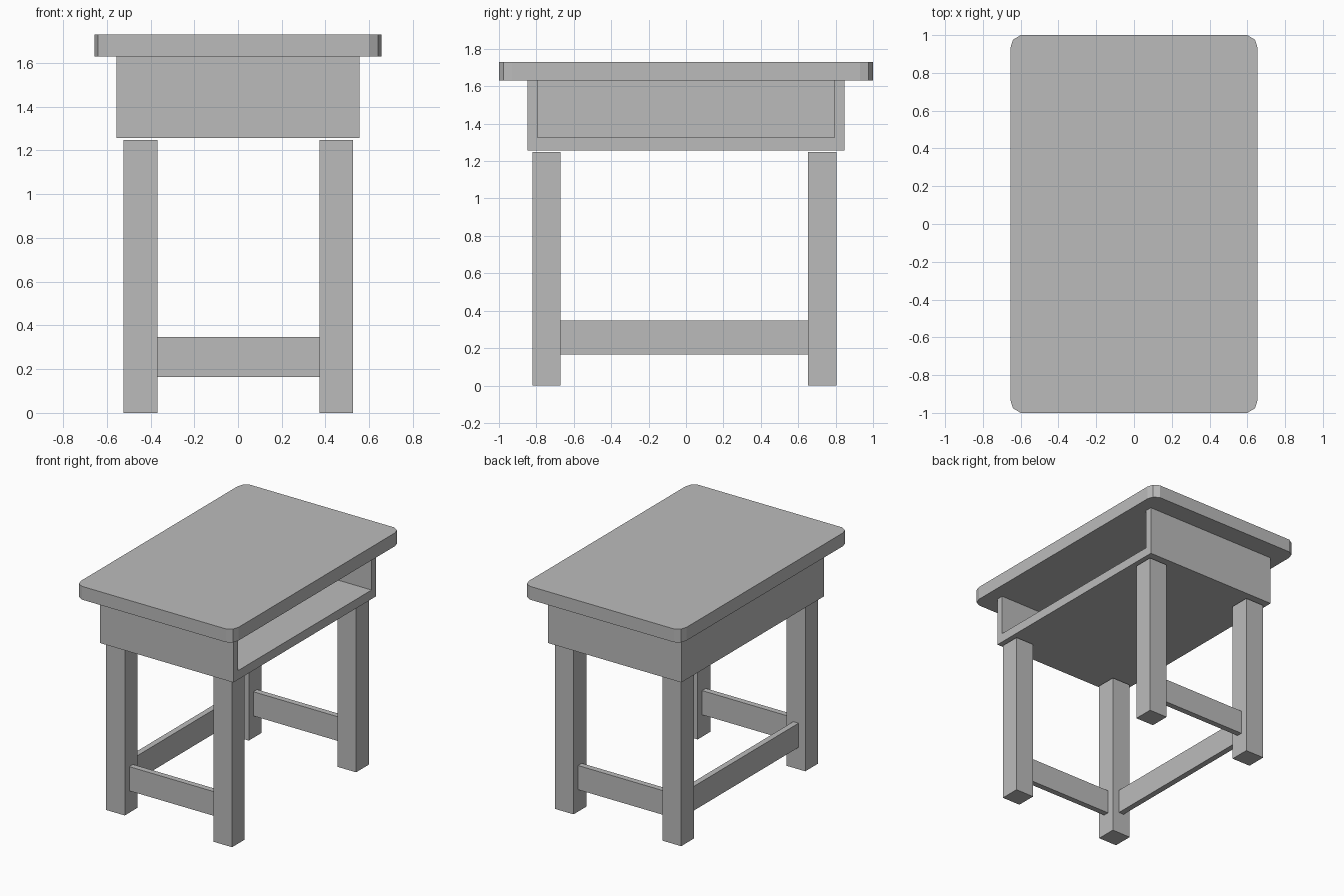
import bpy, bmesh

cube = bpy.data.objects.get("Cube")
if cube:
    bpy.data.objects.remove(cube, do_unlink=True)

# One plain grey for the whole desk
grey = bpy.data.materials.new("plain_grey")
grey.use_nodes = True
colour = (0.5, 0.5, 0.5, 1)
grey.diffuse_color = colour
grey.node_tree.nodes["Principled BSDF"].inputs["Base Color"].default_value = colour


def prism(name, outline, z0, z1):
    """Extrude a counter-clockwise outline from z0 up to z1."""
    bm = bmesh.new()
    base = bm.faces.new([bm.verts.new((x, y, z0)) for x, y in outline])
    top = bmesh.ops.extrude_face_region(bm, geom=[base], use_keep_orig=True)
    verts = [v for v in top["geom"] if isinstance(v, bmesh.types.BMVert)]
    bmesh.ops.translate(bm, verts=verts, vec=(0, 0, z1 - z0))
    bmesh.ops.recalc_face_normals(bm, faces=bm.faces)
    mesh = bpy.data.meshes.new(name)
    bm.to_mesh(mesh)
    bm.free()
    mesh.materials.append(grey)
    obj = bpy.data.objects.new(name, mesh)
    bpy.context.collection.objects.link(obj)
    return obj


def box(name, x, y, z):
    return prism(name, [(x[0], y[0]), (x[1], y[0]), (x[1], y[1]), (x[0], y[1])], *z)


# Table top with faceted rounded corners
corner = [(0.655, 0.93), (0.641, 0.975), (0.6, 1.0)]
outline = (corner + [(-x, y) for x, y in reversed(corner)]
           + [(-x, -y) for x, y in corner] + [(x, -y) for x, y in reversed(corner)])
prism("table_top", outline, 1.63, 1.73)

# Book tray under the top, hollowed out and open on the left side
tray = box("book_tray", (-0.555, 0.555), (-0.848, 0.848), (1.257, 1.63))
cutter = box("tray_cutter", (-0.5, 0.7), (-0.795, 0.795), (1.325, 1.7))
cutter.hide_render = True
cut = tray.modifiers.new("hollow", "BOOLEAN")
cut.operation = "DIFFERENCE"
cut.solver = "EXACT"
cut.object = cutter
bpy.context.view_layer.update()
graph = bpy.context.evaluated_depsgraph_get()
hollow = bpy.data.meshes.new_from_object(tray.evaluated_get(graph))
tray.modifiers.clear()
tray.data = hollow
bpy.data.objects.remove(cutter, do_unlink=True)

# Four square legs
leg_x = {"right": (-0.523, -0.367), "left": (0.373, 0.526)}
leg_y = {"front": (-0.822, -0.671), "back": (0.653, 0.804)}
for side, xs in leg_x.items():
    for end, ys in leg_y.items():
        box(f"{end}_{side}_leg", xs, ys, (0, 1.248))

# Rails between the legs on three sides, leaving the tray side free
rail_z = (0.165, 0.347)
for end, ys in leg_y.items():
    mid = sum(ys) / 2
    box(f"{end}_rail", (-0.367, 0.373), (mid - 0.022, mid + 0.022), rail_z)
mid = sum(leg_x["right"]) / 2
box("right_rail", (mid - 0.022, mid + 0.022), (-0.671, 0.653), rail_z)
